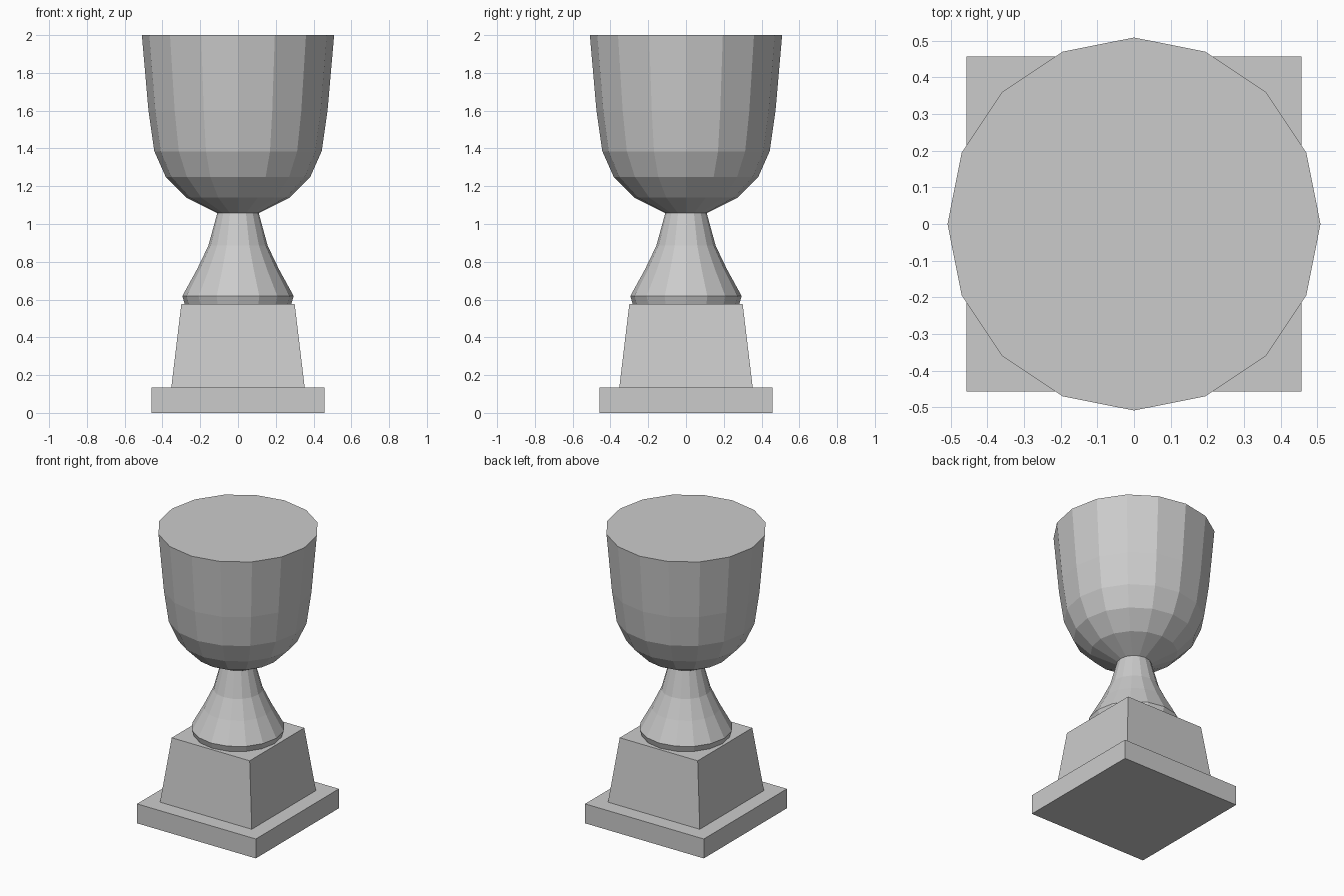
import bpy, bmesh
from math import cos, sin, tau, pi

if "Cube" in bpy.data.objects:
    bpy.data.objects.remove(bpy.data.objects["Cube"])


def loft(name, profile, sides, turn=0.0, scale=1.0):
    """Stack regular rings of (radius, z), skin them and cap both ends."""
    bm = bmesh.new()
    rings = []
    for r, z in profile:
        rings.append([bm.verts.new((r * scale * cos(turn + tau * i / sides),
                                    r * scale * sin(turn + tau * i / sides), z))
                      for i in range(sides)])
    for a, b in zip(rings, rings[1:]):
        for i in range(sides):
            j = (i + 1) % sides
            bm.faces.new((a[i], a[j], b[j], b[i]))
    bm.faces.new(rings[0][::-1])
    bm.faces.new(rings[-1])
    mesh = bpy.data.meshes.new(name)
    bm.to_mesh(mesh)
    bm.free()
    obj = bpy.data.objects.new(name, mesh)
    bpy.context.collection.objects.link(obj)
    return obj


def square(name, profile):
    """Square block; profile gives (half width, z)."""
    return loft(name, profile, 4, pi / 4, 2 ** 0.5)


# Square foot slab and tapered plinth
square("base_slab", [(0.457, 0.0), (0.457, 0.135)])
square("plinth", [(0.353, 0.135), (0.30, 0.577)])

# Flared 16-sided stem with undercut foot
loft("stem", [(0.282, 0.577), (0.295, 0.618), (0.217, 0.76),
              (0.157, 0.885), (0.11, 1.057)], 16)

# Faceted cup with flat closed top
loft("cup", [(0.11, 1.057), (0.275, 1.14), (0.383, 1.25),
             (0.443, 1.385), (0.474, 1.60), (0.509, 2.0)], 16)
